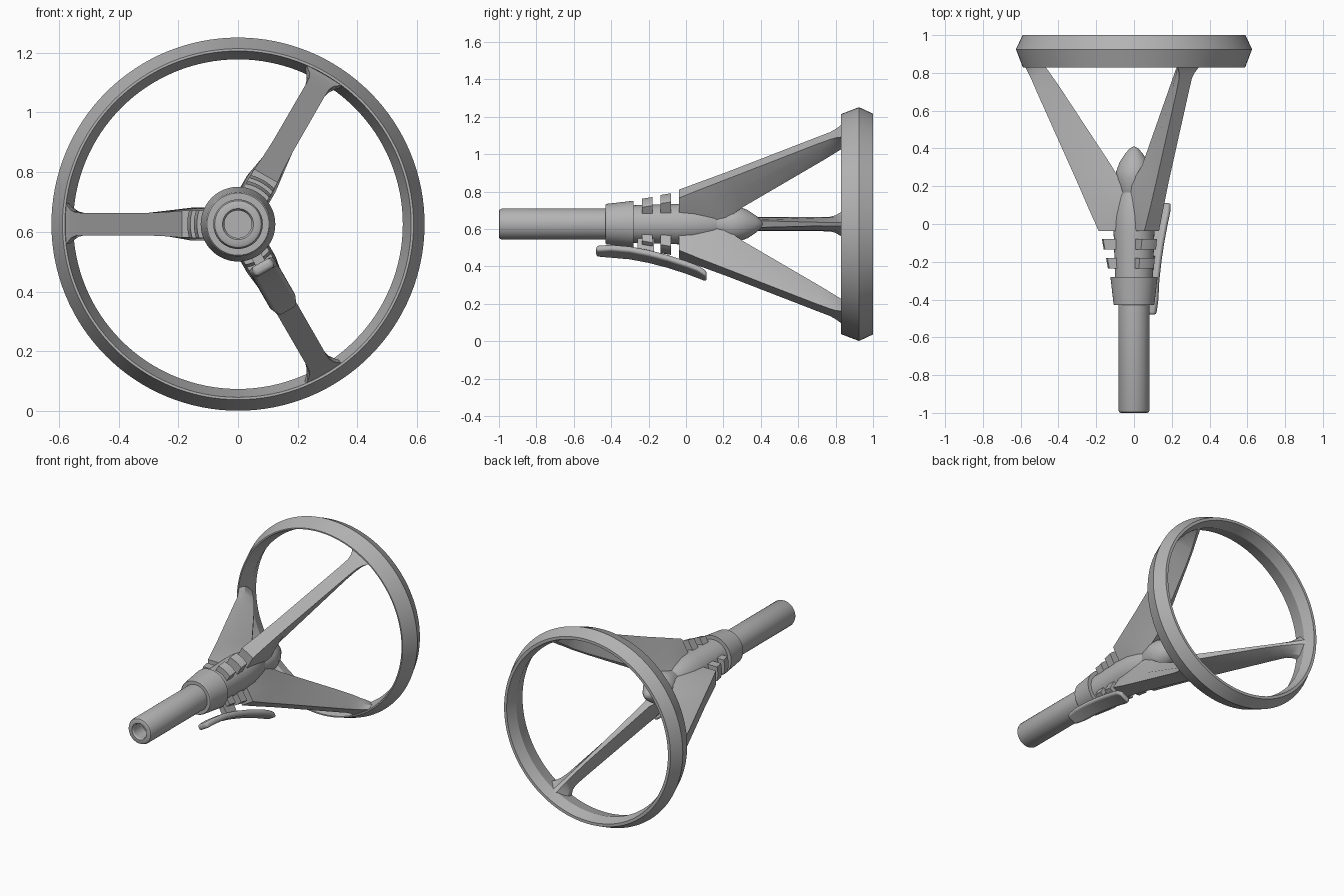
import bpy
import bmesh
from math import cos, sin, pi, radians, sqrt

AXIS_Z = 0.626
SPOKE_ANGLES = [radians(a) for a in (60, 180, 300)]

if "Cube" in bpy.data.objects:
    bpy.data.objects.remove(bpy.data.objects["Cube"])

grey = bpy.data.materials.new("plain_grey")
grey.use_nodes = True
COLOUR = (0.45, 0.45, 0.45, 1)
grey.diffuse_color = COLOUR
grey.node_tree.nodes["Principled BSDF"].inputs["Base Color"].default_value = COLOUR


def place(r, t, y, angle):
    """Radius, sideways offset and depth turned about the main axis."""
    return (r * cos(angle) - t * sin(angle), y,
            r * sin(angle) + t * cos(angle) + AXIS_Z)


def loft(name, loops, ring=False, bevel=0, sharp=30):
    """Skin closed loops of points; join ends when ring, else cap them."""
    bm = bmesh.new()
    rows = [[bm.verts.new(p) for p in loop] for loop in loops]
    n = len(rows[0])
    pairs = list(zip(rows, rows[1:]))
    if ring:
        pairs.append((rows[-1], rows[0]))
    else:
        bm.faces.new(rows[0])
        bm.faces.new(rows[-1])
    for a, b in pairs:
        for i in range(n):
            j = (i + 1) % n
            bm.faces.new((a[i], a[j], b[j], b[i]))
    bmesh.ops.remove_doubles(bm, verts=bm.verts, dist=1e-5)
    bmesh.ops.recalc_face_normals(bm, faces=bm.faces)
    mesh = bpy.data.meshes.new(name)
    bm.to_mesh(mesh)
    bm.free()
    mesh.materials.append(grey)
    obj = bpy.data.objects.new(name, mesh)
    bpy.context.collection.objects.link(obj)
    if bevel:
        mod = obj.modifiers.new("round_edges", "BEVEL")
        mod.width, mod.segments, mod.limit_method = bevel, 4, "ANGLE"
        mod.angle_limit = radians(40)
    bpy.ops.object.select_all(action="DESELECT")
    obj.select_set(True)
    bpy.context.view_layer.objects.active = obj
    bpy.ops.object.shade_smooth_by_angle(angle=radians(sharp))
    return obj


def lathe(name, profile, steps=64):
    loops = [[place(r, 0, y, 2 * pi * i / steps) for r, y in profile]
             for i in range(steps)]
    return loft(name, loops, ring=True)


# Outer hoop with a ridged outside
lathe("hoop", [(0.58, 0.828), (0.588, 0.828), (0.625, 0.925), (0.59, 1),
               (0.572, 1), (0.552, 0.93)], 128)

# Hollow-ended grip, collar and hub core
lathe("grip", [(0, -0.4), (0.083, -0.4), (0.083, -0.985), (0.078, -0.996),
               (0.07, -1), (0.052, -1), (0.046, -0.99), (0.046, -0.9), (0, -0.9)])
lathe("collar", [(0.06, -0.43), (0.104, -0.43), (0.108, -0.425),
                 (0.125, -0.28), (0.06, -0.28)])
lathe("hub_core", [(0, -0.3), (0.1, -0.3), (0.108, -0.04), (0.105, 0.04),
                   (0.085, 0.15), (0.04, 0.26), (0, 0.27)])
lathe("nose", [(0, 0.1), (0.06, 0.12), (0.084, 0.18), (0.096, 0.24),
               (0.094, 0.28), (0.075, 0.33), (0.045, 0.375),
               (0.02, 0.402), (0, 0.412)])

# Spoke stations: outer r, outer y, inner r, inner y, outer and inner half width
STATIONS = [
    (0.187, -0.037, 0.05, -0.037, 0.045, 0.045),
    (0.235, 0.07, 0.06, 0.21, 0.041, 0.055),
    (0.30, 0.22, 0.12, 0.31, 0.038, 0.02),
    (0.515, 0.70, 0.40, 0.735, 0.0375, 0.009),
    (0.545, 0.77, 0.46, 0.82, 0.039, 0.009),
    (0.56, 0.80, 0.50, 0.87, 0.047, 0.010),
    (0.572, 0.825, 0.53, 0.91, 0.062, 0.012),
    (0.585, 0.845, 0.565, 0.95, 0.085, 0.015),
]


def spoke_section(ro, yo, ri, yi, wo, wi, angle):
    rm, ym = ro + 0.45 * (ri - ro), yo + 0.45 * (yi - yo)
    half = [(ro, yo, wo), (rm, ym, max(wi, wo * 0.9)), (ri, yi, wi)]
    return ([place(r, w, y, angle) for r, y, w in half]
            + [place(r, -w, y, angle) for r, y, w in reversed(half)])


def rib_section(radius, y, angle, half=0.046, inner=0.06, steps=8):
    sides = [half * (2 * i / steps - 1) for i in range(steps + 1)]
    arc = [place(sqrt(radius ** 2 - t * t), t, y, angle) for t in sides]
    return [place(inner, -half, y, angle)] + arc + [place(inner, half, y, angle)]


for k, angle in enumerate(SPOKE_ANGLES, 1):
    loft(f"spoke_{k}", [spoke_section(*s, angle) for s in STATIONS], sharp=25)
    # Grooved ribs leading into the spoke
    for j, (y, radius) in enumerate([(-0.235, 0.138), (-0.135, 0.16)], 1):
        loft(f"rib_{k}_{j}", [rib_section(radius, y, angle),
                              rib_section(radius + 0.01, y + 0.055, angle)])

# Curved lever along the lower spoke, held by a short post
LEVER_PATH = [(-0.48, 0.167), (-0.4, 0.168), (-0.3, 0.178), (-0.2, 0.2),
              (-0.1, 0.23), (0, 0.267), (0.06, 0.293), (0.11, 0.322)]
lever_angle = SPOKE_ANGLES[2]


def box_section(y, r, thick, width):
    return [place(r + a * thick, b * width, y, lever_angle)
            for a, b in ((-1, -1), (1, -1), (1, 1), (-1, 1))]


loft("lever", [box_section(y, r, 0.018, 0.036 if y in (-0.48, 0.11) else 0.048)
               for y, r in LEVER_PATH], bevel=0.014, sharp=40)
loft("lever_post", [[place(r, t, y, lever_angle) for y, t in
                     ((-0.26, -0.018), (-0.17, -0.018), (-0.17, 0.018), (-0.26, 0.018))]
                    for r in (0.08, 0.2)])
